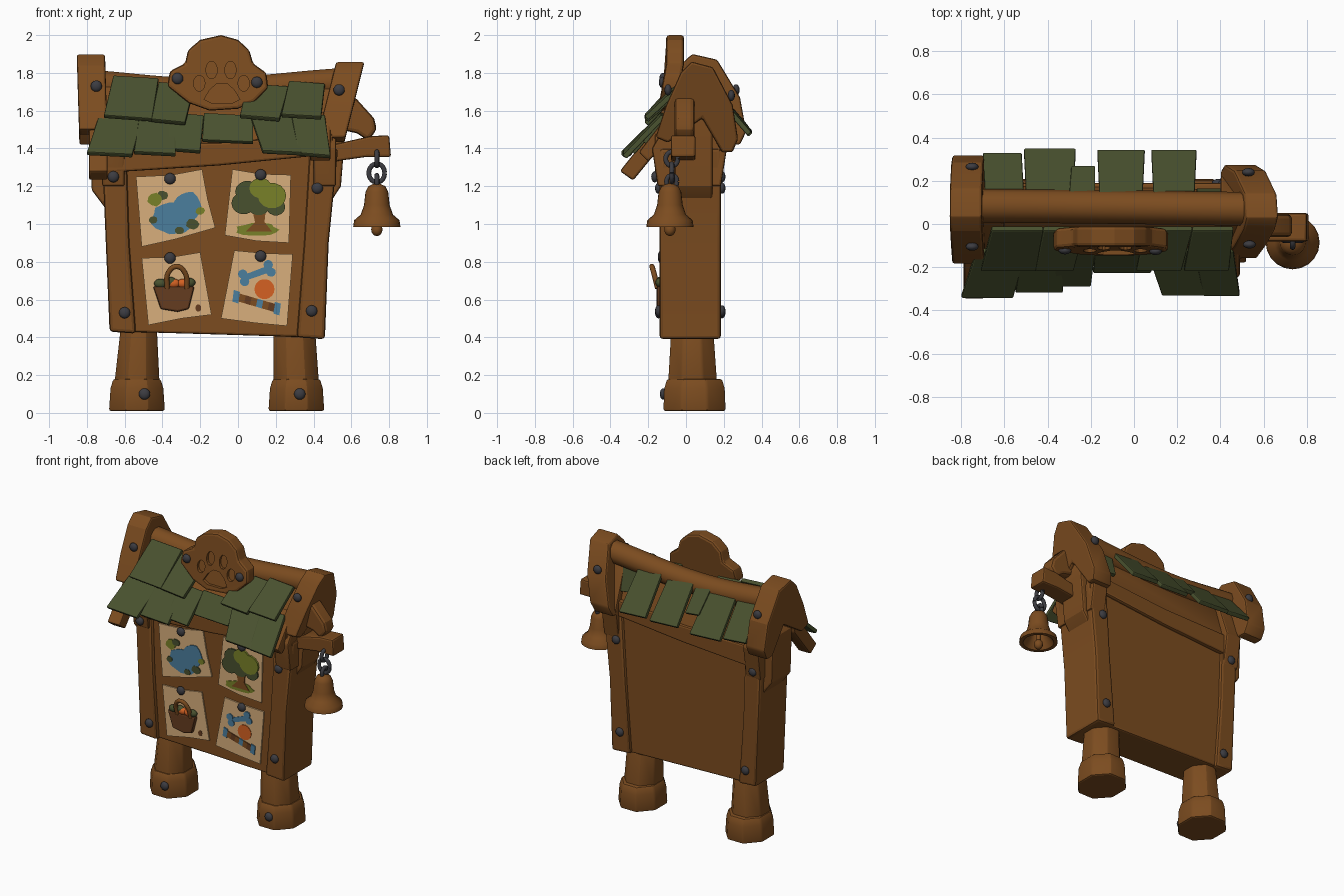
import bpy, bmesh, math, random
from mathutils import Vector, Matrix

random.seed(4)
cube = bpy.data.objects.get("Cube")
if cube:
    bpy.data.objects.remove(cube)


def material(name, r, g, b):
    m = bpy.data.materials.new(name)
    m.use_nodes = True
    m.diffuse_color = (r, g, b, 1)
    node = next(n for n in m.node_tree.nodes if n.type == 'BSDF_PRINCIPLED')
    node.inputs["Base Color"].default_value = (r, g, b, 1)
    node.inputs["Roughness"].default_value = 0.8
    return m


wood = material("warm wood", .2, .072, .014)
green = material("shingle green", .066, .082, .028)
iron = material("dark iron", .045, .045, .053)
paper = material("tan paper", .69, .43, .2)
blue = material("pond blue", .07, .21, .34)
orange = material("orange", .66, .12, .016)
leaf = material("leaf green", .19, .22, .022)
dark = material("basket brown", .13, .045, .014)


def smooth(ob, angle):
    bpy.ops.object.select_all(action='DESELECT')
    ob.select_set(True)
    bpy.context.view_layer.objects.active = ob
    bpy.ops.object.shade_smooth_by_angle(angle=math.radians(angle))


def finish(name, bm, mat, bevel=0, angle=20):
    bmesh.ops.recalc_face_normals(bm, faces=bm.faces)
    me = bpy.data.meshes.new(name)
    bm.to_mesh(me)
    bm.free()
    ob = bpy.data.objects.new(name, me)
    bpy.context.collection.objects.link(ob)
    me.materials.append(mat)
    bpy.context.view_layer.objects.active = ob
    if bevel:
        mod = ob.modifiers.new("Bevel", 'BEVEL')
        mod.width, mod.segments, mod.limit_method = bevel, 2, 'ANGLE'
        bpy.ops.object.modifier_apply(modifier=mod.name)
    smooth(ob, angle)
    return ob


def loft(bm, rings):
    rows = [[bm.verts.new(p) for p in ring] for ring in rings]
    n = len(rows[0])
    for a, b in zip(rows, rows[1:]):
        for i in range(n):
            bm.faces.new((a[i], a[(i + 1) % n], b[(i + 1) % n], b[i]))
    bm.faces.new(rows[0])
    bm.faces.new(rows[-1][::-1])


def prism(name, pts, lo, hi, mat=wood, axis='y', bevel=.012):
    """Extrude an (x, z) outline along y, or a (y, z) outline along x."""
    bm = bmesh.new()
    place = (lambda a, b, d: (a, d, b)) if axis == 'y' else (lambda a, b, d: (d, a, b))
    loft(bm, [[place(a, b, d) for a, b in pts] for d in (lo, hi)])
    return finish(name, bm, mat, bevel)


def oval(cx, cz, rx, rz, n=14, wobble=0):
    return [(cx + rx * k * math.cos(t), cz + rz * k * math.sin(t))
            for t, k in ((math.tau * i / n, 1 + random.uniform(-wobble, wobble)) for i in range(n))]


def tube(name, pts, r, mat):
    cu = bpy.data.curves.new(name, 'CURVE')
    cu.dimensions, cu.bevel_depth, cu.bevel_resolution = '3D', r, 3
    cu.use_fill_caps, cu.resolution_u = True, 6
    sp = cu.splines.new('BEZIER')
    sp.bezier_points.add(len(pts) - 1)
    for p, co in zip(sp.bezier_points, pts):
        p.co, p.handle_left_type, p.handle_right_type = co, 'AUTO', 'AUTO'
    ob = bpy.data.objects.new(name, cu)
    bpy.context.collection.objects.link(ob)
    cu.materials.append(mat)
    bpy.ops.object.select_all(action='DESELECT')
    ob.select_set(True)
    bpy.context.view_layer.objects.active = ob
    bpy.ops.object.convert(target='MESH')
    smooth(ob, 40)


def ball(name, loc, size, mat):
    bm = bmesh.new()
    bmesh.ops.create_uvsphere(bm, u_segments=12, v_segments=8, radius=1)
    bm.transform(Matrix.Translation(loc) @ Matrix.Diagonal((*size, 1)))
    finish(name, bm, mat, angle=60)


def bolt(x, y, z):
    ball("bolt", (x, y, z), (.03, .019, .03), iron)


# Board: panel, side posts and eave beams
prism("panel", [(-.62, .43), (-.1, .415), (.38, .4), (.43, 1.42), (-.64, 1.42)], -.115, .165)
posts = {"right_post": [(-.68, .43), (-.54, .42), (-.575, .9), (-.59, 1.38), (-.72, 1.38), (-.7, .9)],
         "left_post": [(.31, .4), (.46, .39), (.48, .9), (.53, 1.4), (.38, 1.4), (.35, .9)]}
for name, pts in posts.items():
    prism(name, pts, -.14, .185, bevel=.018)
beam = [(-.72, 1.27), (-.1, 1.31), (.5, 1.37), (.5, 1.48), (-.1, 1.43), (-.72, 1.42)]
prism("front_eave", beam, -.165, -.04)
prism("back_eave", beam, .06, .19)

# Legs with broad feet
for name, cx, dx, rt in (("right_leg", -.525, -.01, .095), ("left_leg", .297, .012, .11)):
    for part, rows in (("", ((0, .033, .46, rt, .11), (dx, .035, .15, .12, .13))),
                       ("_foot", ((dx, .045, .18, .125, .145), (dx, .045, .13, .14, .16),
                                  (dx, .045, .01, .148, .165)))):
        bm = bmesh.new()
        loft(bm, [[(cx + ox + rx * 1.08 * math.cos(t), cy + ry * 1.08 * math.sin(t), z)
                   for t in (math.pi / 8 + math.pi / 4 * i for i in range(8))]
                  for ox, cy, z, rx, ry in rows])
        finish(name + part, bm, wood, .012)
    bolt(cx + .03, -.12, .1)

# Roof frame: gable walls, end caps, rafters, side braces and ridge
gable = [(-.15, 1.2), (.185, 1.2), (.22, 1.42), (.1, 1.76), (.03, 1.76), (-.18, 1.4)]
prism("roof_core", [(-.17, 1.4), (.18, 1.4), (.1, 1.66), (.04, 1.66)], -.66, .44, axis='x')
cap = [(.03, 1.9), (.15, 1.87), (.26, 1.67), (.29, 1.49), (.26, 1.42), (.2, 1.42),
       (.09, 1.6), (-.1, 1.47), (-.17, 1.5), (-.11, 1.67), (-.03, 1.84)]
for name, sx, lean, dz, deep, lo, hi in (("right", -.77, -.03, 0, 1.1, -.72, -.6),
                                         ("left", .52, .25, -.04, .95, .4, .52)):
    prism(name + "_gable", gable, lo, hi, axis='x')
    ob = prism(name + "_roof_cap", [(y * deep, z) for y, z in cap], sx - .075, sx + .075, axis='x')
    for v in ob.data.vertices:
        v.co.x += lean * (v.co.z - 1.6)
        v.co.z += dz
prism("right_rafter", [(-.08, 1.62), (-.35, 1.28), (-.28, 1.23), (-.1, 1.45)], -.79, -.69, axis='x')
prism("left_rafter", [(-.08, 1.6), (-.25, 1.38), (-.2, 1.33), (-.08, 1.45)], .38, .49, axis='x')
prism("right_brace", [(-.7, 1.08), (-.775, 1.18), (-.785, 1.5), (-.7, 1.58)], -.08, .14)
prism("left_brace", [(.48, 1.1), (.545, 1.2), (.565, 1.45), (.57, 1.62), (.5, 1.65)], -.06, .14)
tube("ridge_beam", [(-.76, .085, 1.74), (-.2, .08, 1.7), (.53, .07, 1.75)], .078, wood)
for x, y, z in ((-.75, -.105, 1.73), (.535, -.095, 1.71), (-.75, .265, 1.71), (.53, .24, 1.68)):
    bolt(x, y, z)


# Shingles: upper edge and lower edge, each as (x0, x1, y, z)
def shingle(a, b, thick=.028):
    down = Vector((0, b[2] - a[2], b[3] - a[3])).normalized()
    out = Vector((0, -down.z, down.y)) if down.y > 0 else Vector((0, down.z, -down.y))
    out *= thick
    bm = bmesh.new()
    ring = [Vector((a[0], a[2], a[3])), Vector((a[1], a[2], a[3] - .015)),
            Vector((b[1], b[2], b[3] - .01)), Vector((b[0], b[2], b[3] + random.uniform(0, .01)))]
    loft(bm, [ring, [p + out for p in ring]])
    finish("shingle", bm, green, .006)


for a0, a1, b0, b1, y, z in ((-.73, -.5, -.8, -.56, -.325, 1.36), (-.52, -.33, -.55, -.33, -.3, 1.365),
                             (-.36, -.18, -.37, -.2, -.27, 1.38), (-.18, .08, -.19, .08, -.205, 1.43),
                             (.06, .3, .13, .34, -.315, 1.37), (.28, .46, .32, .49, -.315, 1.355)):
    shingle((a0, a1, -.11, 1.575), (b0, b1, y, z))
for a0, a1, b0, b1, top, z in ((-.66, -.42, -.71, -.455, 1.77, 1.55), (-.42, -.23, -.46, -.28, 1.735, 1.53),
                               (.05, .27, .01, .22, 1.725, 1.55), (.27, .46, .23, .44, 1.74, 1.56)):
    shingle((a0, a1, -.01, top), (b0, b1, -.2, z))
for a0, a1, b0, b1, y in ((-.69, -.51, -.7, -.52, .31), (-.5, -.28, -.51, -.27, .33), (-.3, -.18, -.29, -.18, .25),
                          (-.16, .04, -.17, .05, .325), (.09, .28, .08, .29, .325)):
    shingle((a0, a1, .12, 1.72), (b0, b1, y, 1.72 - (y - .12) * 1.18))
shingle((.29, .44, .09, 1.72), (.29, .44, .14, 1.53))

# Crest with an engraved paw, its foot leaning out over the shingles
crest = prism("crest", [(-.375, 1.73), (-.36, 1.81), (-.28, 1.85), (-.265, 1.92), (-.2, 1.975), (-.09, 2.0),
                        (.0, 1.975), (.06, 1.92), (.08, 1.85), (.15, 1.8), (.16, 1.72), (.09, 1.65),
                        (.0, 1.61), (-.15, 1.6), (-.26, 1.64)], -.105, -.01, bevel=.016)
bm = bmesh.new()
for o in ([(-.18, 1.66), (-.14, 1.64), (-.03, 1.64), (.01, 1.66), (-.02, 1.71), (-.06, 1.745), (-.11, 1.745), (-.15, 1.71)],
          oval(-.205, 1.745, .03, .042), oval(-.14, 1.815, .03, .047),
          oval(-.04, 1.815, .03, .047), oval(.03, 1.745, .03, .042)):
    loft(bm, [[(x, y, z) for x, z in o] for y in (-.15, -.085)])
cutter = finish("paw_cutter", bm, wood)
cutter.hide_render = True
mod = crest.modifiers.new("Paw", 'BOOLEAN')
mod.operation, mod.object = 'DIFFERENCE', cutter
bpy.context.view_layer.objects.active = crest
bpy.ops.object.modifier_apply(modifier=mod.name)
bpy.data.objects.remove(cutter)
for v in crest.data.vertices:
    v.co.y -= .18 * (1.85 - v.co.z) if v.co.z < 1.85 else 0
smooth(crest, 15)
bolt(-.32, -.122, 1.77)
bolt(.1, -.125, 1.75)

# Bolts on the posts, front and back
for x, z in ((-.66, 1.25), (.42, 1.19), (-.6, .53), (.39, .54)):
    bolt(x, -.145 if z < 1.2 else -.165, z)
    bolt(x, .19, z)

# Notices pinned to the panel
for pts, pin in (([(-.54, 1.25), (-.35, 1.26), (-.19, 1.29), (-.16, 1.13), (-.12, .98), (-.33, .92), (-.51, .88)],
                  (-.36, 1.24)),
                 ([(-.03, 1.29), (.12, 1.265), (.28, 1.26), (.27, .9), (.1, .91), (-.07, .94)], (.12, 1.26)),
                 ([(-.51, .82), (-.35, .825), (-.2, .85), (-.14, .52), (-.3, .5), (-.475, .465)], (-.36, .82)),
                 ([(-.02, .86), (.14, .845), (.29, .84), (.26, .46), (.1, .475), (-.09, .5)], (.12, .83))):
    prism("notice", pts, -.124, -.113, paper, bevel=0)
    bolt(pin[0], -.13, pin[1])


def paint(name, outline, mat, layer=0):
    prism(name, outline, -.128 - layer * .003, -.122, mat, bevel=0)


# Pond picture
paint("pond", oval(-.34, 1.03, .12, .08, 18, .08), blue)
paint("pond_inlet", oval(-.27, 1.09, .078, .08, 16, .08), blue, .5)
for x, z, r, m in ((-.44, 1.13, .035, leaf), (-.4, 1.15, .025, green), (-.45, 1.02, .02, green),
                   (-.24, 1.0, .028, green), (-.2, 1.07, .02, leaf), (-.31, .965, .02, green)):
    paint("bush", oval(x, z, r * 1.2, r, 9, .1), m, 1)
# Tree picture
paint("grass", oval(.1, .97, .11, .035, 14, .1), leaf)
paint("trunk", [(.04, .96), (.18, .96), (.14, 1.01), (.15, 1.1), (.07, 1.1), (.09, 1.01)], wood, 1)
for x, z, r, m, k in ((.03, 1.11, .065, green, 2), (.11, 1.1, .06, green, 2), (.2, 1.09, .05, green, 2),
                      (.05, 1.17, .065, green, 2), (.18, 1.15, .075, leaf, 3), (.12, 1.19, .06, leaf, 3)):
    paint("foliage", oval(x, z, r, r * .9), m, k)
# Basket picture in low relief
prism("basket", [(-.45, .67), (-.23, .67), (-.26, .55), (-.32, .535), (-.41, .55)], -.155, -.12, dark, bevel=.01)
for x, z, m in ((-.41, .685, green), (-.36, .695, green), (-.26, .69, green), (-.34, .685, orange), (-.29, .685, orange)):
    ball("basket_fill", (x, -.14, z), (.035, .022, .025), m)
tube("basket_handle", [(-.375, -.15, .66), (-.37, -.17, .74), (-.325, -.18, .775), (-.28, -.17, .74),
                       (-.27, -.15, .66)], .014, wood)
paint("paper_spot", oval(-.21, .555, .015, .02), dark)
# Toys picture
paint("bone_shaft", [(.03, .73), (.04, .7), (.17, .745), (.16, .78)], blue)
for x, z in ((.025, .735), (.035, .695), (.16, .785), (.175, .745)):
    paint("bone_knob", oval(x, z, .025, .024), blue, 1)
paint("toy_ball", oval(.14, .655, .053, .053, 18), orange)
for i, m in enumerate((blue, wood, dark, wood, blue, wood, dark, blue)):
    x, z = -.01 + i * .031, .615 - i * .009
    h = .036 if i in (0, 7) else .026
    paint("rope_stripe", [(x - .02, z - h + .01), (x + .012, z - h), (x + .02, z + h - .01), (x - .012, z + h)], m, 1)

# Bell bracket, chain and bell
prism("bracket_arm", [(.5, 1.33), (.68, 1.355), (.81, 1.355), (.8, 1.47), (.7, 1.465), (.5, 1.42)], -.08, .05)
prism("bracket_brace", [(.54, 1.5), (.63, 1.48), (.69, 1.44), (.735, 1.5), (.72, 1.56), (.63, 1.66), (.54, 1.71)],
      -.06, .045, bevel=.02)
bx, by = .735, -.075
for z, turn, r in ((1.345, True, .032), (1.27, False, .042), (1.225, True, .028)):
    ring = [(bx + (0 if turn else r * math.cos(t)), by + (r * math.cos(t) if turn else 0), z + r * 1.15 * math.sin(t))
            for t in (math.tau * i / 10 for i in range(11))]
    tube("chain_link", ring, .013, iron)
bm = bmesh.new()
prof = [(.012, 1.215), (.045, 1.2), (.06, 1.17), (.068, 1.1), (.085, 1.05), (.12, 1.02), (.125, .985),
        (.1, .985), (.06, 1.04), (.045, 1.1), (.01, 1.12)]
loft(bm, [[(bx + r * math.cos(t), by - .01 + r * math.sin(t), z)
           for t in (math.tau * i / 20 for i in range(20))] for r, z in prof])
finish("bell", bm, wood, angle=45)
tube("clapper_stem", [(bx, by - .01, 1.16), (bx, by - .01, .98)], .016, wood)
ball("clapper", (bx, by - .01, .97), (.03, .03, .034), wood)
